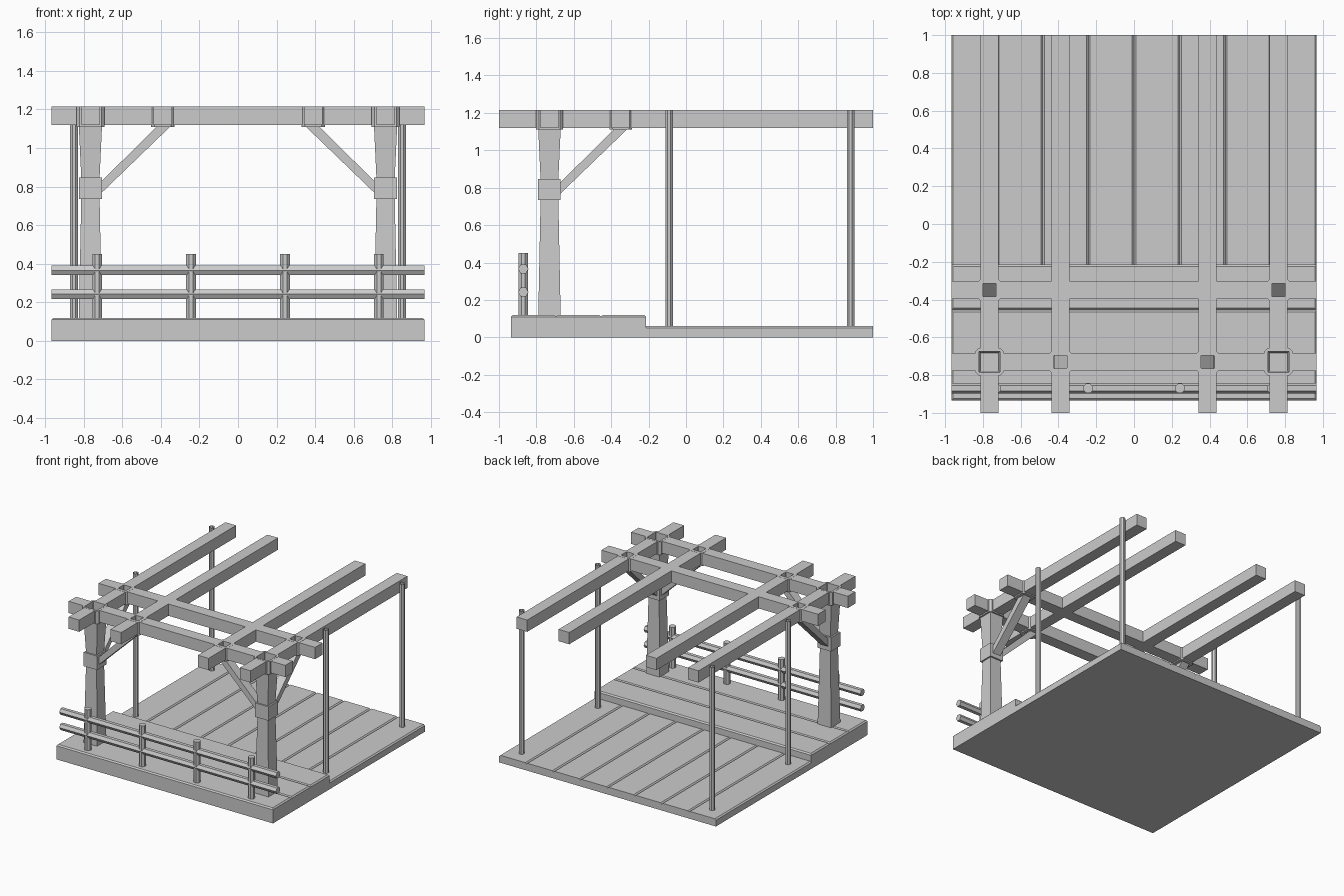
import bpy, bmesh, math
from mathutils import Vector

cube = bpy.data.objects.get("Cube")
if cube:
    bpy.data.objects.remove(cube, do_unlink=True)

grey = bpy.data.materials.new("plain_grey")
grey.use_nodes = True
GREY = (0.6, 0.6, 0.6, 1)
grey.diffuse_color = GREY
grey.node_tree.nodes["Principled BSDF"].inputs["Base Color"].default_value = GREY

HALF_X = 0.967
FRONT, STEP, BACK = -0.935, -0.215, 1.0
DECK_Z, FLOOR_Z = 0.12, 0.06
BEAM_Z, TOP_Z, BEAM_W = 1.12, 1.215, 0.0475
OUTER, INNER = 0.765, 0.39       # beam offsets in x
ROW_A, ROW_B = -0.73, -0.35      # cross beam rows in y
RAIL_Y = -0.87


def finish(name, bm):
    bmesh.ops.recalc_face_normals(bm, faces=bm.faces)
    mesh = bpy.data.meshes.new(name)
    bm.to_mesh(mesh)
    bm.free()
    mesh.materials.append(grey)
    obj = bpy.data.objects.new(name, mesh)
    bpy.context.collection.objects.link(obj)
    return obj


def loft(name, rings, caps=(True, True), wrap=False):
    """Skin a list of point rings, with optional end caps."""
    bm = bmesh.new()
    loops = [[bm.verts.new(p) for p in ring] for ring in rings]
    n = len(loops[0])
    pairs = list(zip(loops, loops[1:]))
    if wrap:
        pairs.append((loops[-1], loops[0]))
    for a, b in pairs:
        for i in range(n):
            j = (i + 1) % n
            bm.faces.new((a[i], a[j], b[j], b[i]))
    for use, loop in zip(caps, (loops[0], loops[-1])):
        if use and not wrap:
            bm.faces.new(loop)
    return finish(name, bm)


def square(x, y, z, r, cut=0.0):
    """Square ring, optionally with cut corners."""
    if not cut:
        return [(x + sx * r, y + sy * r, z) for sx, sy in ((-1, -1), (1, -1), (1, 1), (-1, 1))]
    k = r - cut
    return [(x + a, y + b, z) for a, b in
            ((-k, -r), (k, -r), (r, -k), (r, k), (k, r), (-k, r), (-r, k), (-r, -k))]


def circle(centre, r, sides, axis="Z", turn=0.0):
    ring = []
    for i in range(sides):
        t = 2 * math.pi * i / sides + turn
        u, v = r * math.cos(t), r * math.sin(t)
        ring.append(Vector(centre) + Vector((u, v, 0) if axis == "Z" else (0, u, v)))
    return ring


def deck(name, start, end, planks, half, height, place, inset):
    """Planked slab: a grooved profile whose plank tops may be drawn in at the ends."""
    c = 0.01
    width = (end - start) / planks
    bm = bmesh.new()
    sides = []
    for s in (-1, 1):
        low = [bm.verts.new(place(p, s * half, 0)) for p in (start, end)]
        groove = [bm.verts.new(place(start + i * width, s * half, height - c))
                  for i in range(planks + 1)]
        tops = [[bm.verts.new(place(start + (i + e) * width + (c if e == 0 else -c),
                                    s * (half - inset), height)) for e in (0, 1)]
                for i in range(planks)]
        bm.faces.new(low[:1] + groove + low[1:])
        outline = [low[0]]
        for i in range(planks):
            bm.faces.new((groove[i], tops[i][0], tops[i][1], groove[i + 1]))
            outline += [groove[i]] + tops[i]
        sides.append(outline + [groove[-1], low[1]])
    a, b = sides
    for i in range(len(a)):
        j = (i + 1) % len(a)
        bm.faces.new((a[i], a[j], b[j], b[i]))
    return finish(name, bm)


def beam(name, along, fixed, start, end, joints):
    """Square beam broken at the hollow joints, given as (position, half gap)."""
    cuts = [start] + [p + s * g for p, g in joints for s in (-1, 1)] + [end]
    for k in range(0, len(cuts), 2):
        rings = []
        for p in cuts[k:k + 2]:
            sect = [(-BEAM_W, BEAM_Z), (BEAM_W, BEAM_Z), (BEAM_W, TOP_Z), (-BEAM_W, TOP_Z)]
            rings.append([(p, fixed + u, z) if along == "X" else (fixed + u, p, z)
                          for u, z in sect])
        loft(f"{name}_{k // 2 + 1}", rings)


def collar(name, x, y, r, hole):
    """Hollow sleeve around a beam joint."""
    lo, hi = 1.11, TOP_Z + 0.001
    loft(name, [square(x, y, lo, r, 0.016), square(x, y, hi, r, 0.016),
                square(x, y, hi, hole, 0.003), square(x, y, lo, hole, 0.003)], wrap=True)


def brace(name, place):
    """Open sloping strut from the post sleeve to a collar, 'place' maps (run, side, z)."""
    w = 0.035
    foot = [place(0.05, s * w, z) for z, s in ((0.76, -1), (0.76, 1), (0.82, 1), (0.82, -1))]
    head = [place(d, s * w, 1.112) for d, s in ((0.415, -1), (0.415, 1), (0.345, 1), (0.345, -1))]
    loft(name, [foot, head], caps=(False, False))


# Decks
deck("front_deck", FRONT, STEP, 3, HALF_X, DECK_Z, lambda p, e, z: (e, p, z), 0.01)
mid, half_len = (STEP + BACK) / 2, (BACK - STEP) / 2
deck("back_deck", -HALF_X, HALF_X, 8, half_len, FLOOR_Z, lambda p, e, z: (p, mid + e, z), 0)

# Cross beams
SMALL, LARGE = 0.045, 0.062
beam("front_cross_beam", "X", ROW_A, -HALF_X, HALF_X,
     [(-OUTER, LARGE), (-INNER, SMALL), (INNER, SMALL), (OUTER, LARGE)])
beam("rear_cross_beam", "X", ROW_B, -HALF_X, HALF_X, [(-OUTER, SMALL), (OUTER, SMALL)])

for side, s in (("left", 1), ("right", -1)):
    x = s * OUTER
    # Long beams
    beam(f"{side}_outer_beam", "Y", x, -1, BACK, [(ROW_A, LARGE), (ROW_B, SMALL)])
    beam(f"{side}_inner_beam", "Y", s * INNER, -1, BACK, [(ROW_A, SMALL)])

    # Joint collars
    collar(f"{side}_corner_collar", x, ROW_A, 0.073, 0.056)
    collar(f"{side}_rear_collar", x, ROW_B, 0.06, 0.035)
    collar(f"{side}_inner_collar", s * INNER, ROW_A, 0.06, 0.035)

    # Tapered post with its sleeve and flared head
    loft(f"{side}_post", [square(x, ROW_A, z, r) for z, r in
         ((DECK_Z - 0.01, 0.06), (0.735, 0.0475), (0.735, 0.06), (0.847, 0.06))])
    loft(f"{side}_post_head", [square(x, ROW_A, 0.847, 0.0475), square(x, ROW_A, 1.112, 0.06)],
         caps=(False, False))

    # Braces
    brace(f"{side}_side_brace", lambda d, w, z: (x - s * d, ROW_A + w, z))
    brace(f"{side}_rear_brace", lambda d, w, z: (x + w, ROW_A + d, z))

    # Thin hollow poles
    for label, y in (("middle", -0.09), ("back", 0.88)):
        loft(f"{side}_{label}_pole", [circle((s * 0.85, y, z), 0.022, 8, turn=math.pi / 8)
                                      for z in (FLOOR_Z, TOP_Z)], caps=(False, False))

# Fence
for i in range(4):
    x = 0.73 * (2 * i / 3 - 1)
    loft(f"fence_post_{i + 1}", [circle((x, RAIL_Y, z), 0.027, 8, turn=math.pi / 8)
                                 for z in (DECK_Z - 0.005, 0.45)])
for label, z in (("lower", 0.242), ("upper", 0.366)):
    loft(f"{label}_rail", [circle((x, RAIL_Y, z), 0.028, 6, axis="X")
                           for x in (-HALF_X, HALF_X)])
